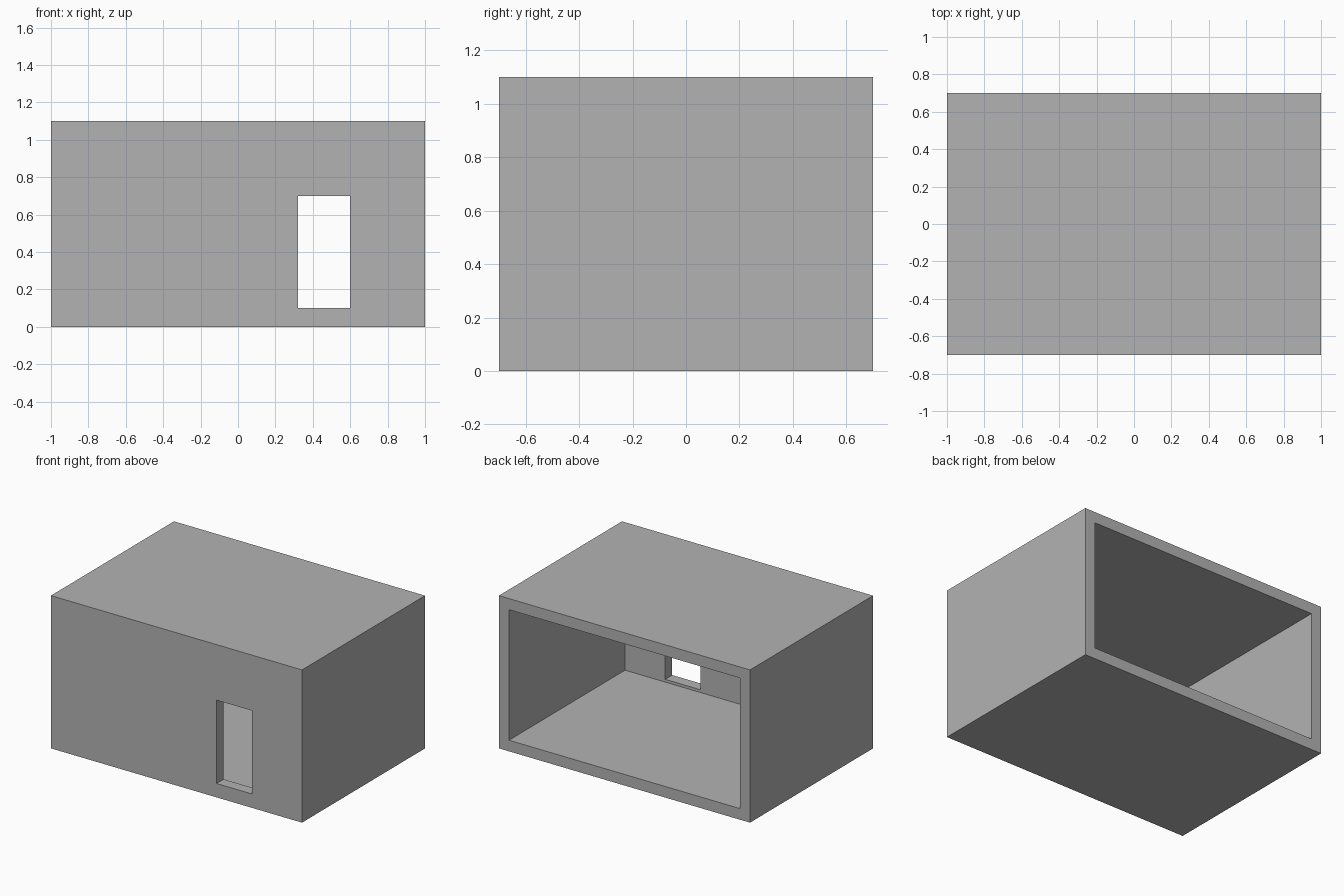
import bpy
from mathutils import Vector

default_cube = bpy.data.objects.get("Cube")
if default_cube:
    bpy.data.objects.remove(default_cube, do_unlink=True)

WALL = 0.08
WIDTH, DEPTH, HEIGHT = 2.0, 1.4, 1.1


def box(name, low, high):
    """Axis-aligned box between two corners."""
    low, high = Vector(low), Vector(high)
    bpy.ops.mesh.primitive_cube_add(size=1, location=(low + high) / 2)
    obj = bpy.context.object
    obj.name = obj.data.name = name
    obj.scale = high - low
    bpy.ops.object.transform_apply(location=True, rotation=False, scale=True)
    return obj


def cut(target, cutter):
    """Subtract the cutter from the target, then discard it."""
    cutter.hide_render = True
    mod = target.modifiers.new(cutter.name, "BOOLEAN")
    mod.operation, mod.solver, mod.object = "DIFFERENCE", "EXACT", cutter
    bpy.context.view_layer.objects.active = target
    bpy.ops.object.modifier_apply(modifier=mod.name)
    bpy.data.objects.remove(cutter, do_unlink=True)


# Wall material
grey = bpy.data.materials.new("plain_grey")
grey.use_nodes = True
colour = (0.45, 0.45, 0.45, 1)
grey.diffuse_color = colour
grey.node_tree.nodes["Principled BSDF"].inputs["Base Color"].default_value = colour

# Outer block
x, y = WIDTH / 2, DEPTH / 2
shell = box("room_shell", (-x, -y, 0), (x, y, HEIGHT))

# Hollow interior, open at the back
cut(shell, box("interior_cutter", (-x + WALL, -y + WALL, WALL),
               (x - WALL, y + 0.2, HEIGHT - WALL)))

# Doorway through the front wall
cut(shell, box("doorway_cutter", (0.32, -y - 0.1, 0.10), (0.60, -y + 0.2, 0.70)))

shell.data.materials.clear()
shell.data.materials.append(grey)
